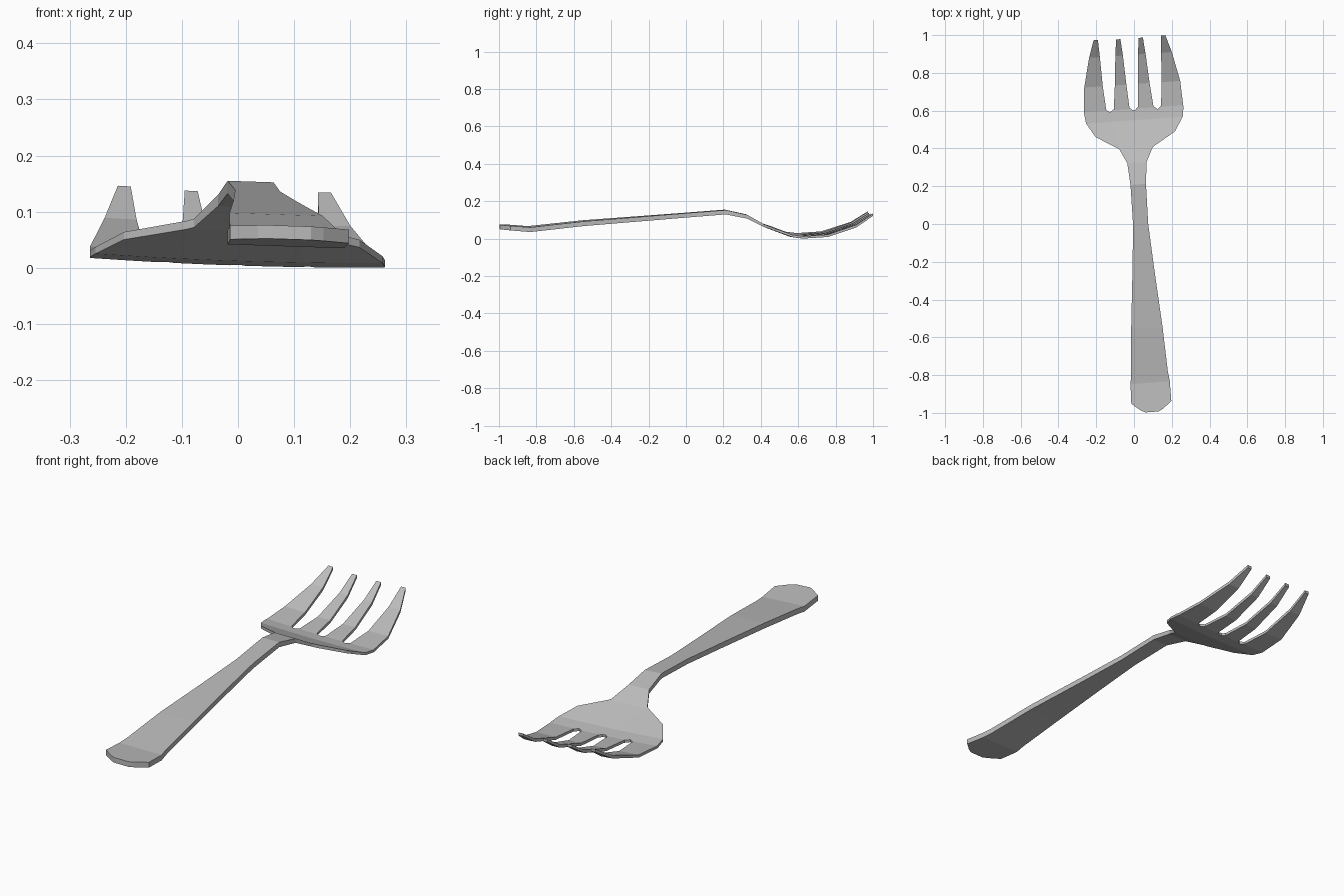
import bpy
import bmesh
from mathutils import Vector

default_cube = bpy.data.objects.get("Cube")
if default_cube:
    bpy.data.objects.remove(default_cube, do_unlink=True)


def flat_material(name, grey):
    material = bpy.data.materials.new(name)
    material.use_nodes = True
    color = (grey, grey, grey, 1)
    material.diffuse_color = color
    material.node_tree.nodes["Principled BSDF"].inputs["Base Color"].default_value = color
    return material


# Half outline, as (half width, length), from handle end to middle slot
handle = [(.035, -.995), (.058, -.983), (.106, -.945), (.104, -.84), (.097, -.79),
          (.083, -.55), (.057, -.235), (.04, 0), (.041, .21)]
shoulder = [(.051, .325), (.089, .402), (.21, .475), (.256, .55), (.263, .6)]
outer_tine = [(.254, .74), (.219, .895), (.19, .986), (.167, .986), (.162, .895), (.156, .74)]
outer_slot = [(.145, .615), (.126, .6), (.105, .615)]
inner_tine = [(.092, .74), (.08, .895), (.071, .982), (.048, .982), (.04, .895), (.031, .74)]
middle_slot = [(.022, .618), (.008, .604)]
half = handle + shoulder + outer_tine + outer_slot + inner_tine + middle_slot

# Side profile, as (length, height of the middle, thickness)
profile = [(-1, .063, .024), (-.84, .05, .025), (-.55, .082, .025), (.21, .142, .023),
           (.325, .118, .02), (.41, .072, .015), (.55, .018, .012), (.61, .01, .012),
           (.74, .019, .013), (.895, .071, .015), (1, .14, .013)]


def section(length):
    """Height and thickness at a place along the fork."""
    for start, end in zip(profile, profile[1:]):
        if length <= end[0]:
            break
    blend = (length - start[0]) / (end[0] - start[0])
    return [a + (b - a) * blend for a, b in zip(start[1:], end[1:])]


def place(vert, side):
    """Bend a flat outline vertex into the lying, slightly turned and rolled fork."""
    across, along = vert.co.x, vert.co.y
    height, thickness = section(along)
    height += .07 * across ** 2 - .033 * across + side * thickness / 2
    vert.co = Vector((across + .035 - .06 * along, along + .07 * across, height))


# Flat outline, mirrored and cut along the bends
bm = bmesh.new()
outline = half + [(-x, y) for x, y in reversed(half)]
flat_face = bm.faces.new([bm.verts.new((x, y, 0)) for x, y in outline])
flat_face.normal_update()
bmesh.ops.triangulate(bm, faces=[flat_face])
for row in profile[1:-1]:
    bmesh.ops.bisect_plane(bm, geom=bm.verts[:] + bm.edges[:] + bm.faces[:], dist=1e-5,
                           plane_co=(0, row[0], 0), plane_no=(0, 1, 0))

# Thickness and bending
lower = bm.verts[:]
extruded = bmesh.ops.extrude_face_region(bm, geom=bm.faces[:], use_keep_orig=True)
upper = [item for item in extruded["geom"] if isinstance(item, bmesh.types.BMVert)]
for verts, side in ((lower, -1), (upper, 1)):
    for vert in verts:
        place(vert, side)
bmesh.ops.recalc_face_normals(bm, faces=bm.faces[:])

mesh = bpy.data.meshes.new("fork")
bm.to_mesh(mesh)
bm.free()
fork = bpy.data.objects.new("fork", mesh)
bpy.context.collection.objects.link(fork)
mesh.materials.append(flat_material("steel grey", .5))
